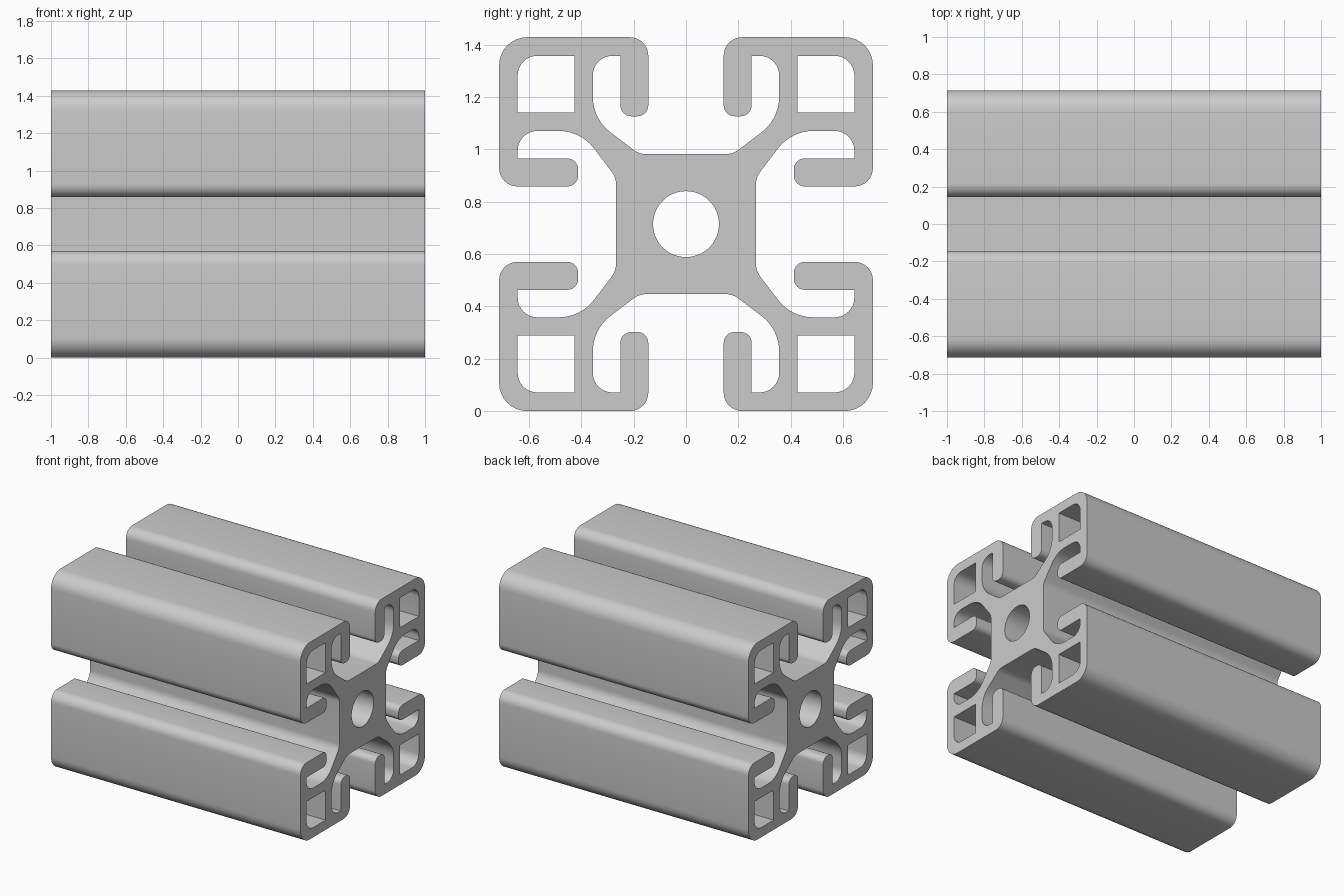
import bpy, bmesh, math
from mathutils import Vector, Matrix

cube = bpy.data.objects.get("Cube")
if cube:
    bpy.data.objects.remove(cube, do_unlink=True)

HALF = 0.714      # half width of the square section
LENGTH = 2.0
BORE = 0.126


def fillet(corners, steps=8):
    """Round a closed loop of (u, v, radius) corners."""
    out = []
    n = len(corners)
    for i, (u, v, r) in enumerate(corners):
        p = Vector((u, v))
        if r == 0:
            out.append(p)
            continue
        a = (Vector(corners[i - 1][:2]) - p).normalized()
        b = (Vector(corners[(i + 1) % n][:2]) - p).normalized()
        half = a.angle(b) / 2
        centre = p + (a + b).normalized() * (r / math.sin(half))
        start = p + a * (r / math.tan(half)) - centre
        sweep = start.angle_signed(p + b * (r / math.tan(half)) - centre)
        for k in range(steps + 1):
            out.append(centre + Matrix.Rotation(-sweep * k / steps, 2) @ start)
    return out


def turn(corners, quarter):
    for _ in range(quarter):
        corners = [(v, -u, r) for u, v, r in corners]
    return corners


# One side of a slot, from the slot floor out to the lip
slot_side = [
    (0.178, 0.267, 0.085), (0.356, 0.402, 0.17), (0.356, 0.643, 0.075),
    (0.251, 0.643, 0), (0.251, 0.412, 0.042), (0.144, 0.412, 0.042),
    (0.144, HALF, 0.07),
]
quadrant = slot_side + [(HALF, HALF, 0.107)] + [(v, u, r) for u, v, r in reversed(slot_side)]
pocket = [(0.426, 0.426, 0), (0.426, 0.643, 0), (0.643, 0.643, 0.075), (0.643, 0.426, 0)]

# Section outline, four corner pockets and the centre bore
loops = [fillet([c for q in range(4) for c in turn(quadrant, q)])]
loops += [fillet(turn(pocket, q)) for q in range(4)]
loops.append([Vector((BORE * math.cos(a), BORE * math.sin(a)))
              for a in (2 * math.pi * k / 48 for k in range(48))])

# Fill the section and extrude it along the rail
bm = bmesh.new()
for loop in loops:
    verts = [bm.verts.new((-LENGTH / 2, p.x, p.y + HALF)) for p in loop]
    for i, v in enumerate(verts):
        bm.edges.new((verts[i - 1], v))
bmesh.ops.triangle_fill(bm, edges=bm.edges[:], use_beauty=True, normal=(-1, 0, 0))
ext = bmesh.ops.extrude_face_region(bm, geom=bm.faces[:], use_keep_orig=True)
bmesh.ops.translate(bm, vec=(LENGTH, 0, 0),
                    verts=[g for g in ext["geom"] if isinstance(g, bmesh.types.BMVert)])
bmesh.ops.recalc_face_normals(bm, faces=bm.faces[:])
mesh = bpy.data.meshes.new("slotted_rail")
bm.to_mesh(mesh)
bm.free()

# Brushed aluminium grey
mat = bpy.data.materials.new("aluminium_grey")
mat.use_nodes = True
colour = (0.6, 0.6, 0.6, 1)
mat.diffuse_color = colour
mat.node_tree.nodes["Principled BSDF"].inputs["Base Color"].default_value = colour
mesh.materials.append(mat)

rail = bpy.data.objects.new("slotted_rail", mesh)
bpy.context.collection.objects.link(rail)
bpy.ops.object.select_all(action="DESELECT")
rail.select_set(True)
bpy.context.view_layer.objects.active = rail
bpy.ops.object.shade_smooth_by_angle(angle=math.radians(30))
